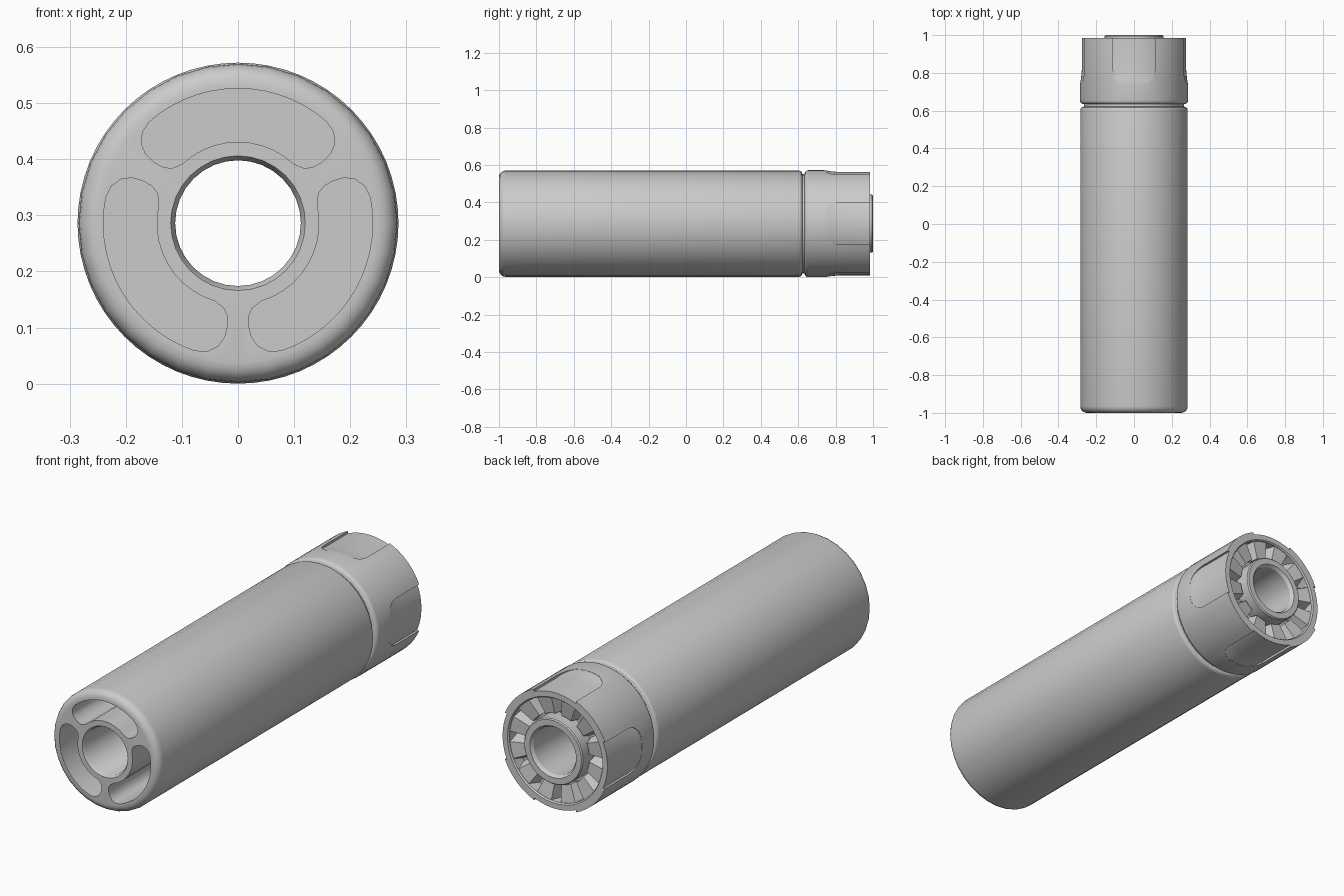
import bpy, bmesh
from math import sin, cos, pi, radians

if "Cube" in bpy.data.objects:
    bpy.data.objects.remove(bpy.data.objects["Cube"])

CZ = 0.286          # height of the long axis
BORE = 0.112


def pt(r, a, y):
    return (r * cos(a), y, CZ + r * sin(a))


def make(name, bm):
    bmesh.ops.recalc_face_normals(bm, faces=bm.faces)
    me = bpy.data.meshes.new(name)
    bm.to_mesh(me)
    bm.free()
    ob = bpy.data.objects.new(name, me)
    bpy.context.collection.objects.link(ob)
    return ob


def loft(name, rings, closed=False):
    """Skin rings of equal length; either capped at both ends or closed on itself."""
    bm = bmesh.new()
    vs = [[bm.verts.new(p) for p in ring] for ring in rings]
    n = len(vs[0])
    for i in range(len(vs) if closed else len(vs) - 1):
        a, b = vs[i], vs[(i + 1) % len(vs)]
        for j in range(n):
            k = (j + 1) % n
            bm.faces.new((a[j], a[k], b[k], b[j]))
    if not closed:
        bm.faces.new(vs[0])
        bm.faces.new(vs[-1])
    return make(name, bm)


def lathe(name, profile, sides, closed=True):
    return loft(name, [[pt(r, 2 * pi * j / sides, y) for j in range(sides)]
                       for r, y in profile], closed)


def fillet(cx, cy, rad, a0, a1, n=5):
    return [(cx + rad * cos(radians(a0 + (a1 - a0) * i / n)),
             cy + rad * sin(radians(a0 + (a1 - a0) * i / n))) for i in range(n + 1)]


def cut(ob, cutter):
    m = ob.modifiers.new("cut", 'BOOLEAN')
    m.object, m.operation, m.solver = cutter, 'DIFFERENCE', 'EXACT'
    bpy.context.view_layer.objects.active = ob
    bpy.ops.object.modifier_apply(modifier=m.name)
    bpy.data.objects.remove(cutter)


def smooth(ob, angle=30):
    bpy.ops.object.select_all(action='DESELECT')
    ob.select_set(True)
    bpy.context.view_layer.objects.active = ob
    bpy.ops.object.shade_smooth_by_angle(angle=radians(angle))


# Main tube with rounded front, neck and rear inner tube
profile = ([(BORE, -0.985), (0.12, -1.0)]
           + fillet(0.249, -0.965, 0.035, -90, 0)
           + fillet(0.269, 0.605, 0.015, 0, 90, 3)
           + [(0.265, 0.622), (0.265, 0.645), (0.155, 0.645), (0.155, 0.995),
              (0.15, 1.0), (0.122, 1.0), (BORE, 0.985)])
body = lathe("main_tube", profile, 32)

# Three kidney pockets in the front face
for mid in (90, 210, 330):
    r0, r1, half = 0.145, 0.24, radians(54)
    shape = [(r1, -half * 0.76 + half * 1.52 * i / 14) for i in range(15)]
    end = [(0.235, 0.86), (0.222, 0.94), (0.205, 0.985), (0.185, 1.0), (0.166, 0.985), (0.153, 0.93)]
    shape += [(r, half * f) for r, f in end]
    shape += [(r0, half * (0.8 - 1.6 * i / 10)) for i in range(11)]
    shape += [(r, -half * f) for r, f in reversed(end)]
    cut(body, loft("pocket_cutter", [[pt(r, radians(mid) + a, y) for r, a in shape]
                                     for y in (-1.1, -0.6)]))
smooth(body)

# Rear cap: outer ring with recessed floor
profile = ([(0.15, 0.634)] + fillet(0.266, 0.654, 0.02, -90, 0, 4)
           + [(0.286, 0.985), (0.25, 0.985), (0.245, 0.978), (0.245, 0.92), (0.15, 0.92)])
cap = lathe("rear_cap", profile, 64)

# Four shallow grip recesses with rounded front corners
for q in range(4):
    w, y0, c = 0.11, 0.74, 0.07
    outline = ([(-w, 1.1)] + fillet(-w + c, y0 + c, c, 180, 270, 6)
               + fillet(w - c, y0 + c, c, 270, 360, 6) + [(w, 1.1)])
    t = q * pi / 2
    rings = [[(u * cos(t) + h * sin(t), y, CZ - u * sin(t) + h * cos(t))
              for u, y in outline] for h in (0.2, 0.4)]
    cutter = loft("grip_cutter", rings)
    core = lathe("grip_core", [(0.287, 0.6), (0.285, 0.745), (0.28, 0.775), (0.276, 0.82), (0.276, 1.2)],
                 64, closed=False)
    cut(cutter, core)
    cut(cap, cutter)
smooth(cap)

# Ring of locking teeth with slanted sides
bm = bmesh.new()
COUNT = 12
for i in range(COUNT):
    mid = 2 * pi * i / COUNT + radians(15)
    rings = []
    for y_in, y_out, half in ((0.915, 0.915, 14), (0.962, 0.976, 9)):
        h = radians(half)
        arc = [-h, -h / 3, h / 3, h]
        rings.append([bm.verts.new(pt(0.165, mid + a, y_in)) for a in arc]
                     + [bm.verts.new(pt(0.247, mid + a, y_out)) for a in reversed(arc)])
    lo, hi = rings
    for j in range(8):
        k = (j + 1) % 8
        bm.faces.new((lo[j], lo[k], hi[k], hi[j]))
    bm.faces.new(lo)
    bm.faces.new(hi)
make("locking_teeth", bm)
